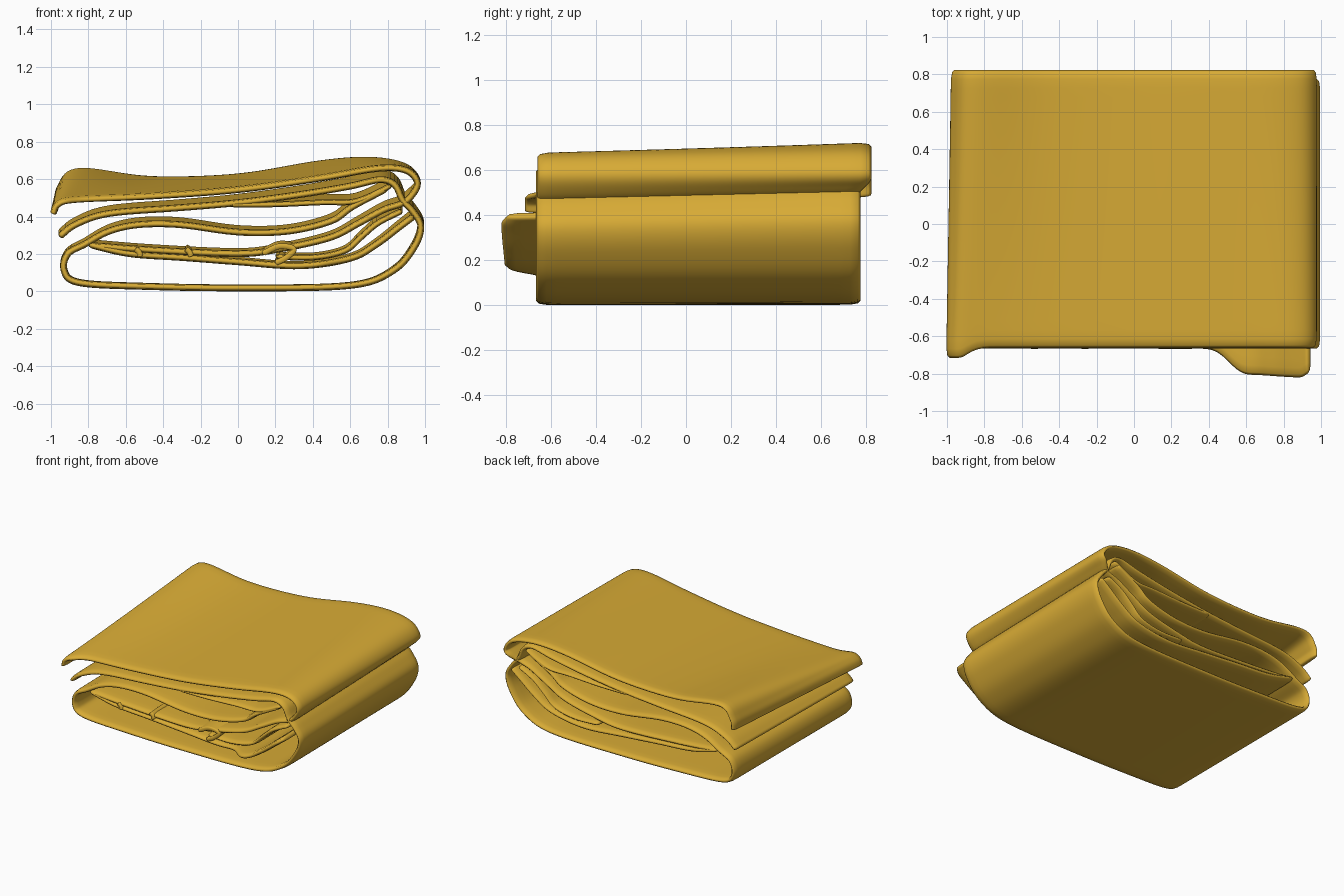
import bpy
from mathutils import Vector

cube = bpy.data.objects.get("Cube")
if cube:
    bpy.data.objects.remove(cube)

cloth = bpy.data.materials.new("mustard_cloth")
cloth.use_nodes = True
colour = (0.69, 0.41, 0.036, 1)
cloth.diffuse_color = colour
bsdf = cloth.node_tree.nodes["Principled BSDF"]
bsdf.inputs["Base Color"].default_value = colour
bsdf.inputs["Roughness"].default_value = 0.9

ROWS = 16


def smooth(a, b, v):
    t = min(max((v - a) / (b - a), 0), 1)
    return t * t * (3 - 2 * t)


def spline(points, steps=5):
    """Smooth curve through the profile points."""
    p = [Vector(q) for q in points]
    p = [2 * p[0] - p[1]] + p + [2 * p[-1] - p[-2]]
    out = []
    for a, b, c, d in zip(p, p[1:], p[2:], p[3:]):
        for i in range(steps):
            t = i / steps
            out.append(0.5 * (2 * b + (c - a) * t + (2 * a - 5 * b + 4 * c - d) * t * t
                              + (3 * b - a - 3 * c + d) * t ** 3))
    return out + [p[-2]]


def sheet(name, front, back=None, y_front=lambda x: -0.67, y_back=lambda s: 0.78,
          thick=0.036, rise=0.07):
    """Cloth layer swept from a front profile to a back profile."""
    f = spline(front)
    b = spline(back) if back else [Vector((q.x, q.y * (1 + rise))) for q in f]
    n = len(f)
    verts, faces = [], []
    for i in range(n):
        y0, y1 = y_front(f[i].x), y_back(i / (n - 1))
        for j in range(ROWS):
            t = j / (ROWS - 1)
            q = f[i].lerp(b[i], t)
            verts.append((q.x, y0 + (y1 - y0) * t, q.y))
    for i in range(n - 1):
        for j in range(ROWS - 1):
            k = i * ROWS + j
            faces.append((k, k + ROWS, k + ROWS + 1, k + 1))
    mesh = bpy.data.meshes.new(name)
    mesh.from_pydata(verts, [], faces)
    mesh.materials.append(cloth)
    obj = bpy.data.objects.new(name, mesh)
    bpy.context.collection.objects.link(obj)
    for poly in mesh.polygons:
        poly.use_smooth = True
    solid = obj.modifiers.new("thickness", "SOLIDIFY")
    solid.thickness = thick
    solid.offset = 0
    sub = obj.modifiers.new("soft_edges", "SUBSURF")
    sub.levels = sub.render_levels = 1


# Top sheet: open on the right side, folded under on the left
under = [(0.925, 0.505), (0.87, 0.465), (0.78, 0.435), (0.64, 0.36), (0.49, 0.285),
         (0.22, 0.225), (0, 0.2), (-0.47, 0.22), (-0.8, 0.245)]
top_front = [(-0.99, 0.41), (-0.965, 0.46), (-0.87, 0.485), (-0.47, 0.505), (0, 0.54),
             (0.43, 0.6), (0.75, 0.655), (0.9, 0.645), (0.96, 0.58)]
top_back = [(-0.96, 0.48), (-0.95, 0.56), (-0.85, 0.65), (-0.47, 0.602), (0, 0.615),
            (0.43, 0.685), (0.7, 0.704), (0.89, 0.67), (0.96, 0.59)]
sheet("top_sheet", top_front + under,
      top_back + [(x, z * 1.07) for x, z in under],
      y_front=lambda x: -0.665 - 0.055 * (1 - smooth(-0.93, -0.83, x)),
      y_back=lambda s: 0.828 - 0.055 * smooth(0.5, 0.6, s))

# Second sheet, running round the left side and along the bottom to the right fold
sheet("outer_wrap", [(-0.955, 0.29), (-0.87, 0.355), (-0.69, 0.415), (-0.31, 0.445),
                     (0, 0.472), (0.33, 0.515), (0.6, 0.56), (0.76, 0.595),
                     (0.84, 0.565), (0.88, 0.485), (0.935, 0.425), (0.978, 0.345),
                     (0.942, 0.235), (0.83, 0.11), (0.6, 0.03), (0, 0.018),
                     (-0.5, 0.026), (-0.85, 0.045), (-0.93, 0.11), (-0.91, 0.2),
                     (-0.82, 0.25), (-0.69, 0.32), (-0.53, 0.355), (-0.31, 0.355),
                     (0, 0.315), (0.27, 0.32), (0.5, 0.375), (0.61, 0.45),
                     (0.8, 0.55)])

# Inner sheet that leaves the second sheet near the middle
sheet("inner_sheet", [(-0.05, 0.462), (0.2, 0.463), (0.45, 0.474), (0.6, 0.475),
                      (0.7, 0.505), (0.82, 0.565)], thick=0.03)

# Lowest inner sheet, with a tongue sticking out at the front
sheet("tongue_sheet", [(-0.8, 0.25), (-0.58, 0.2), (-0.3, 0.18), (0, 0.157),
                       (0.33, 0.135), (0.6, 0.175), (0.74, 0.25), (0.86, 0.34),
                       (0.94, 0.4)],
      y_front=lambda x: -0.67 - 0.14 * smooth(0.41, 0.6, x)
      - 0.015 * smooth(0.6, 0.9, x) + 0.03 * smooth(0.89, 0.95, x))

# Side fold between the tongue and the under sheet
sheet("side_fold", [(0.2, 0.185), (0.4, 0.18), (0.57, 0.215), (0.66, 0.29),
                    (0.75, 0.365), (0.88, 0.43)], thick=0.032)

# Small crumples where inner layers touch
sheet("crumple", [(0.13, 0.2), (0.22, 0.24), (0.3, 0.225), (0.26, 0.18), (0.2, 0.15)],
      y_back=lambda s: -0.5, thick=0.03)
for n, x in enumerate((-0.55, -0.28)):
    sheet("crease_%d" % n, [(x, 0.225), (x + 0.02, 0.21), (x + 0.03, 0.185)],
          y_back=lambda s: -0.4, thick=0.03)
